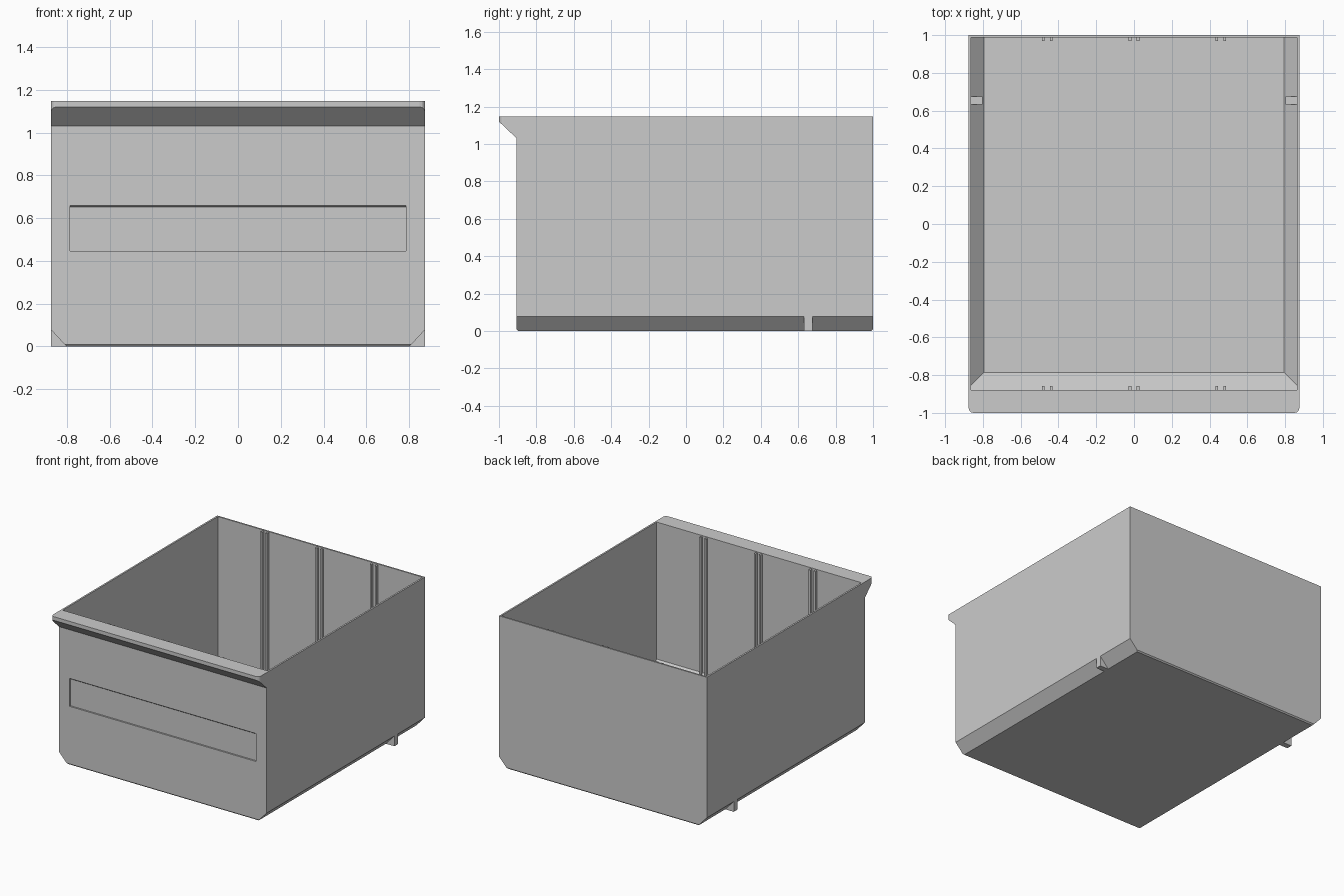
import bpy
import bmesh
from mathutils import Vector

cube = bpy.data.objects.get("Cube")
if cube:
    bpy.data.objects.remove(cube, do_unlink=True)

GREY = (0.6, 0.6, 0.6, 1.0)
mat = bpy.data.materials.new("plain grey")
mat.use_nodes = True
mat.diffuse_color = GREY
for node in mat.node_tree.nodes:
    if node.type == "BSDF_PRINCIPLED":
        node.inputs["Base Color"].default_value = GREY

HALF_W, TOP = 0.875, 1.148      # outer half width and rim height
IN_W, FLOOR = 0.862, 0.012      # inner half width and floor height
IN_FRONT, IN_BACK = -0.878, 0.988


def finish(bm, name):
    bmesh.ops.recalc_face_normals(bm, faces=bm.faces[:])
    mesh = bpy.data.meshes.new(name)
    bm.to_mesh(mesh)
    bm.free()
    mesh.materials.append(mat)
    obj = bpy.data.objects.new(name, mesh)
    bpy.context.collection.objects.link(obj)
    return obj


def prism(profile, x0, x1):
    """Extrude a (y, z) outline from x0 to x1."""
    bm = bmesh.new()
    face = bm.faces.new([bm.verts.new((x0, y, z)) for y, z in profile])
    out = bmesh.ops.extrude_face_region(bm, geom=[face])
    verts = [g for g in out["geom"] if isinstance(g, bmesh.types.BMVert)]
    bmesh.ops.translate(bm, verts=verts, vec=(x1 - x0, 0, 0))
    bmesh.ops.recalc_face_normals(bm, faces=bm.faces[:])
    return bm


def chamfer_sides(bm, half, z, run, rise):
    """Slice off both lower side edges of a prism."""
    for s in (-1, 1):
        geom = bm.verts[:] + bm.edges[:] + bm.faces[:]
        cut = bmesh.ops.bisect_plane(
            bm, geom=geom, plane_co=(s * half, 0, z + rise),
            plane_no=Vector((s * rise, 0, -run)).normalized(), clear_outer=True)
        edges = [g for g in cut["geom_cut"] if isinstance(g, bmesh.types.BMEdge)]
        bmesh.ops.holes_fill(bm, edges=edges, sides=0)


def box(name, x0, x1, y0, y1, z0, z1):
    return finish(prism([(y0, z0), (y1, z0), (y1, z1), (y0, z1)], x0, x1), name)


def carve(target, cutter):
    mod = target.modifiers.new("carve", "BOOLEAN")
    mod.operation, mod.solver, mod.object = "DIFFERENCE", "EXACT", cutter
    cutter.hide_render = True
    bpy.context.view_layer.objects.active = target
    bpy.ops.object.modifier_apply(modifier=mod.name)
    bpy.data.objects.remove(cutter, do_unlink=True)


# Bin body with the front pull lip
bm = prism([(-1, TOP), (-1, 1.12), (-0.905, 1.03), (-0.905, 0.009), (-0.896, 0),
            (0.991, 0), (1, 0.009), (1, TOP)], -HALF_W, HALF_W)
chamfer_sides(bm, HALF_W, 0, 0.072, 0.078)
lip_corners = [e for e in bm.edges if all(v.co.y < -0.99 for v in e.verts)
               and abs(e.verts[0].co.x - e.verts[1].co.x) < 0.001]
bmesh.ops.bevel(bm, geom=lip_corners, offset=0.025, segments=3, profile=0.5,
                affect="EDGES")
body = finish(bm, "bin_body")

# Hollow interior with sloped lower edges at the front and sides
bm = prism([(IN_FRONT, 1.3), (IN_FRONT, 0.105), (-0.785, FLOOR),
            (IN_BACK, FLOOR), (IN_BACK, 1.3)], -IN_W, IN_W)
chamfer_sides(bm, IN_W, FLOOR, 0.067, 0.067)
carve(body, finish(bm, "interior_cutter"))

# Shallow label recess with a sloped top edge
bm = prism([(-0.95, 0.66), (-0.905, 0.66), (-0.893, 0.651),
            (-0.893, 0.447), (-0.95, 0.447)], -0.785, 0.785)
carve(body, finish(bm, "label_cutter"))

# Paired divider ribs on the front and back walls
for side, x in (("right", -0.46), ("middle", 0), ("left", 0.46)):
    for i, dx in enumerate((-0.021, 0.021)):
        a, b = x + dx - 0.007, x + dx + 0.007
        box(f"back_rib_{side}_{i}", a, b, 0.968, IN_BACK + 0.004, FLOOR - 0.004, 1.14)
        box(f"front_rib_{side}_{i}", a, b, IN_FRONT - 0.004, -0.858, 0.08, 1.14)

# Stop tabs squaring off the lower side edges
for side, s in (("right", -1), ("left", 1)):
    x0, x1 = sorted((s * 0.802, s * HALF_W))
    box(f"stop_tab_{side}", x0, x1, 0.632, 0.675, 0, 0.08)
